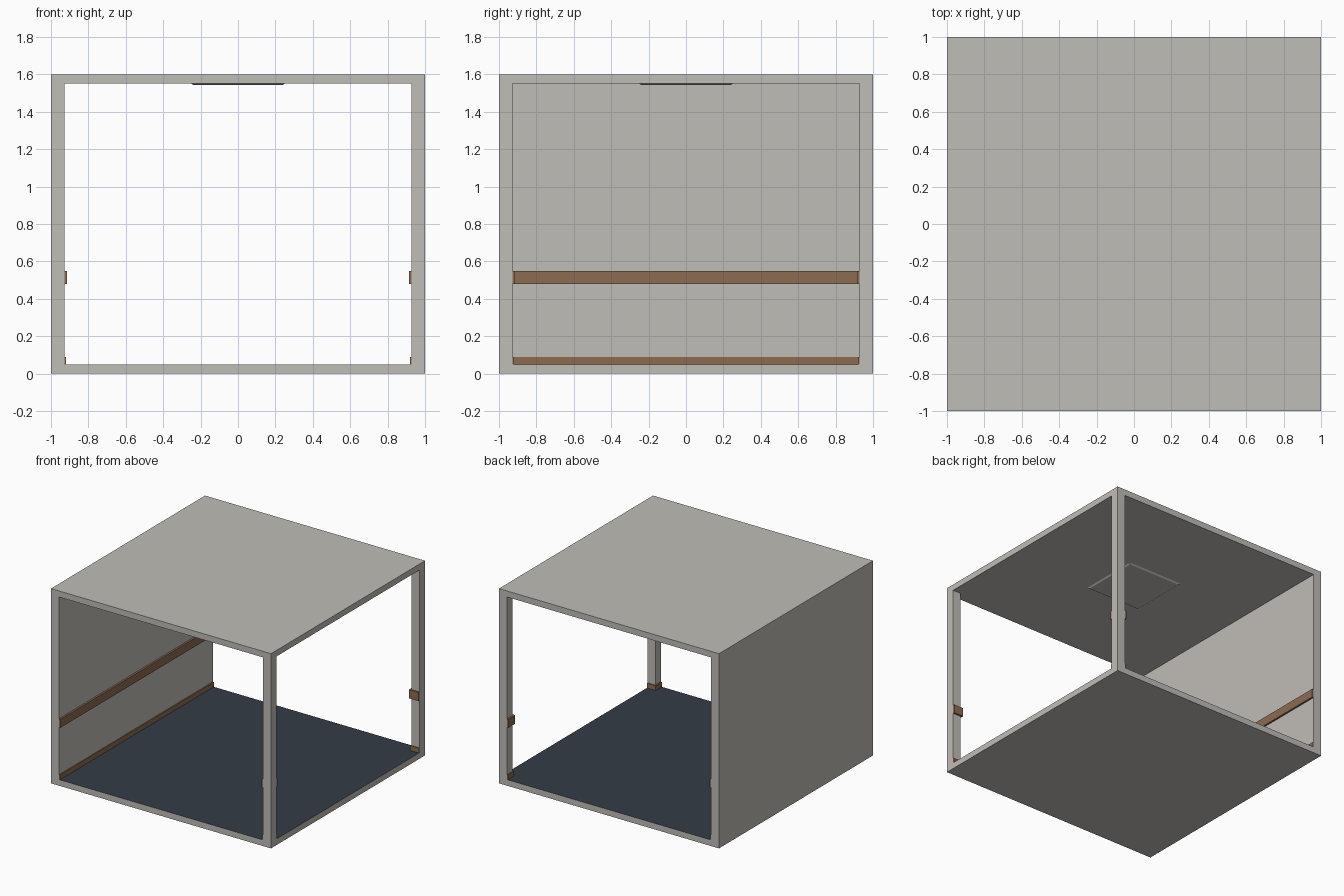
import bpy
import bmesh

default = bpy.data.objects.get("Cube")
if default:
    bpy.data.objects.remove(default, do_unlink=True)


def material(name, rgb):
    m = bpy.data.materials.new(name)
    m.use_nodes = True
    m.diffuse_color = (*rgb, 1)
    m.node_tree.nodes["Principled BSDF"].inputs["Base Color"].default_value = (*rgb, 1)
    return m


PLASTER = material("warm grey plaster", (0.53, 0.51, 0.475))
WOOD = material("brown wood", (0.265, 0.15, 0.085))
CARPET = material("dark blue carpet", (0.035, 0.045, 0.063))


def box(name, low, high, *mats, taper=1.0):
    """Box between two corners; taper scales its underside."""
    mid = [(a + b) / 2 for a, b in zip(low, high)]
    bm = bmesh.new()
    bmesh.ops.create_cube(bm, size=1)
    for v in bm.verts:
        scale = taper if v.co.z < 0 else 1
        v.co.x = mid[0] + v.co.x * (high[0] - low[0]) * scale
        v.co.y = mid[1] + v.co.y * (high[1] - low[1]) * scale
        v.co.z = mid[2] + v.co.z * (high[2] - low[2])
    bm.normal_update()
    # A second material covers the top face
    if len(mats) > 1:
        for f in bm.faces:
            f.material_index = int(f.normal.z > 0.9)
    mesh = bpy.data.meshes.new(name)
    bm.to_mesh(mesh)
    bm.free()
    for m in mats:
        mesh.materials.append(m)
    ob = bpy.data.objects.new(name, mesh)
    bpy.context.collection.objects.link(ob)
    return ob


INNER = 0.928
FLOOR, CEILING, TOP = 0.05, 1.55, 1.6
END = 0.9995

# Slabs and the one closed side
box("floor", (-1, -1, 0), (1, 1, FLOOR), PLASTER, CARPET)
box("roof", (-1, -1, CEILING), (1, 1, TOP), PLASTER)
box("side_wall", (-1, -1, FLOOR), (-INNER, 1, CEILING), PLASTER)

# Corner posts of the open side
for side, s in (("front", -1), ("back", 1)):
    y = sorted((s * INNER, s))
    box(side + "_post", (INNER, y[0], FLOOR), (1, y[1], CEILING), PLASTER)

# Wooden trim: along the wall and wrapped round the inner faces of the posts
for trim, z0, z1, depth in (("chair_rail", 0.48, 0.55, 0.015),
                            ("baseboard", FLOOR, 0.09, 0.008)):
    edge = INNER - depth
    box("wall_" + trim, (-INNER - 0.01, -END, z0), (-edge, END, z1), WOOD)
    for side, s in (("front", -1), ("back", 1)):
        y = sorted((s * edge, s * END))
        box(side + "_post_" + trim, (edge, y[0], z0), (END, y[1], z1), WOOD)

# Shallow panel on the ceiling
box("ceiling_panel", (-0.25, -0.25, CEILING - 0.008), (0.25, 0.25, CEILING),
    PLASTER, taper=0.95)
